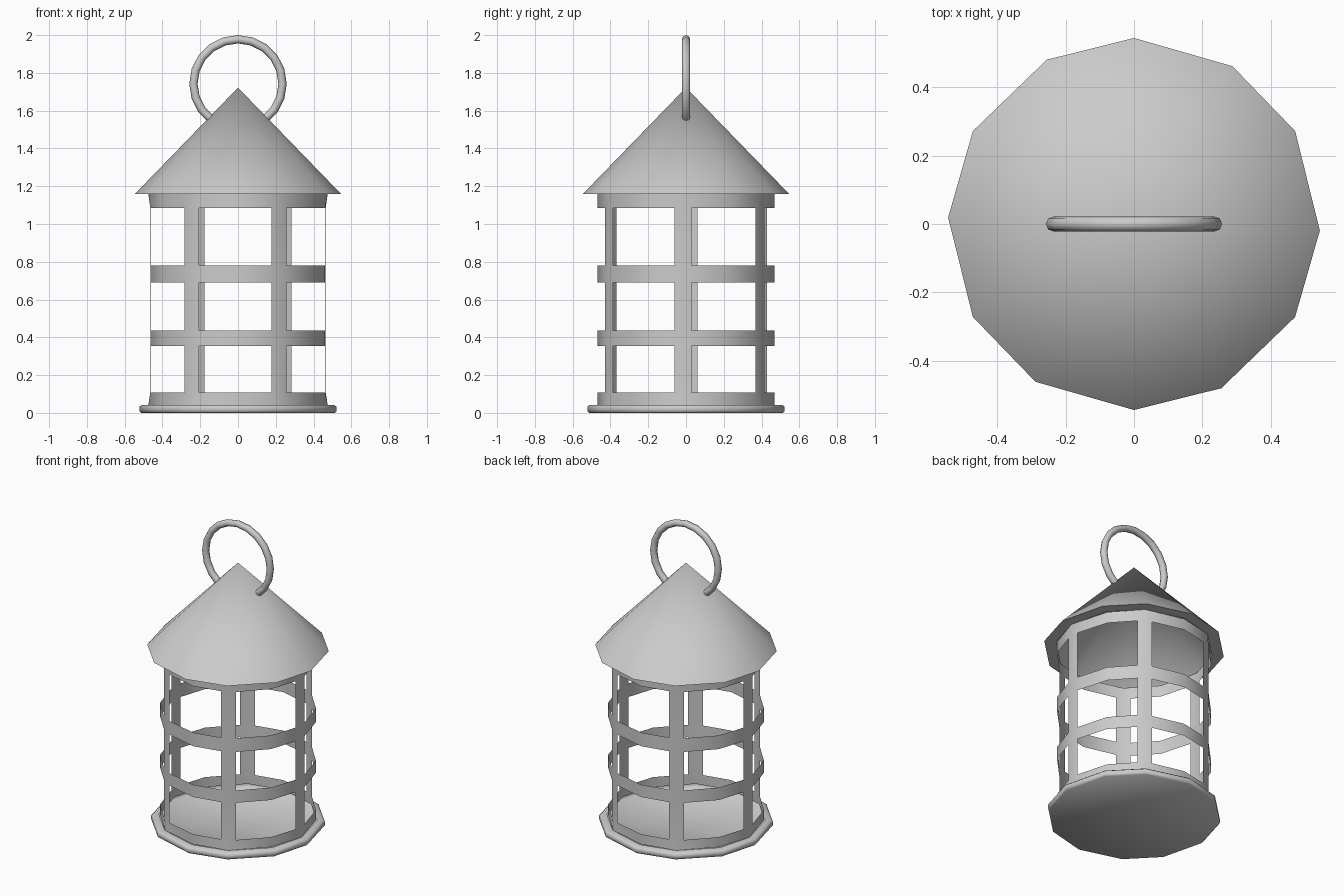
import bpy, bmesh
from math import cos, sin, radians, pi

if "Cube" in bpy.data.objects:
    bpy.data.objects.remove(bpy.data.objects["Cube"])

POST_R, HALF_W, MID_R = 0.463, 0.045, 0.468


def polar(r, deg, z):
    return (r * cos(radians(deg)), r * sin(radians(deg)), z)


def dodecagon(r, z):
    # twelve corners; every other one is turned slightly
    return [polar(r, a + 60 * i, z) for i in range(6) for a in (-2, 30)]


def cage_ring(z, collapsed=False):
    # per sixth: both edges of a flat post, then the corner between posts
    pts = []
    for i in range(6):
        a = -2 + 60 * i
        for s in (-1, 1):
            if collapsed:
                pts.append(polar(0.475, a, z))
            else:
                x, y, _ = polar(POST_R, a, z)
                pts.append((x - s * HALF_W * sin(radians(a)),
                            y + s * HALF_W * cos(radians(a)), z))
        pts.append(polar(MID_R, a + 32, z))
    return pts


def loft(name, rings, keep=lambda level, side: True):
    bm = bmesh.new()
    rows = [[bm.verts.new(p) for p in ring] for ring in rings]
    for lv in range(len(rows) - 1):
        lo, hi = rows[lv], rows[lv + 1]
        n = len(lo)
        for i in range(n):
            if keep(lv, i):
                j = (i + 1) % n
                bm.faces.new((lo[i], lo[j], hi[j], hi[i]))
    bmesh.ops.remove_doubles(bm, verts=bm.verts, dist=0.0005)
    loose = [v for v in bm.verts if not v.link_faces]
    bmesh.ops.delete(bm, geom=loose, context='VERTS')
    me = bpy.data.meshes.new(name)
    bm.to_mesh(me)
    bm.free()
    ob = bpy.data.objects.new(name, me)
    bpy.context.collection.objects.link(ob)
    return smooth(ob)


def smooth(ob, angle=50):
    bpy.ops.object.select_all(action='DESELECT')
    ob.select_set(True)
    bpy.context.view_layer.objects.active = ob
    bpy.ops.object.shade_smooth_by_angle(angle=radians(angle))
    return ob


# base plate with rounded rim
loft("base", [dodecagon(r, z) for r, z in
              ((0, 0), (0.512, 0), (0.522, 0.01), (0.522, 0.032),
               (0.51, 0.042), (0.475, 0.042))])

# thin sheet cage: six posts running through four bands
levels = [0.042, 0.108, 0.353, 0.435, 0.689, 0.779, 1.085, 1.16]
rings = [cage_ring(z, z in (levels[0], levels[-1])) for z in levels]
loft("cage", rings, lambda lv, side: lv % 2 == 0 or side % 3 == 0)

# conical roof with overhanging underside
loft("roof", [dodecagon(r, z) for r, z in
              ((0.473, 1.16), (0.545, 1.16), (0, 1.722))])

# hanging ring
bpy.ops.mesh.primitive_torus_add(major_radius=0.236, minor_radius=0.022,
                                 major_segments=20, minor_segments=8,
                                 location=(0, 0, 1.742), rotation=(pi / 2, 0, 0))
bpy.context.object.name = "hanging_ring"
smooth(bpy.context.object, 60)
